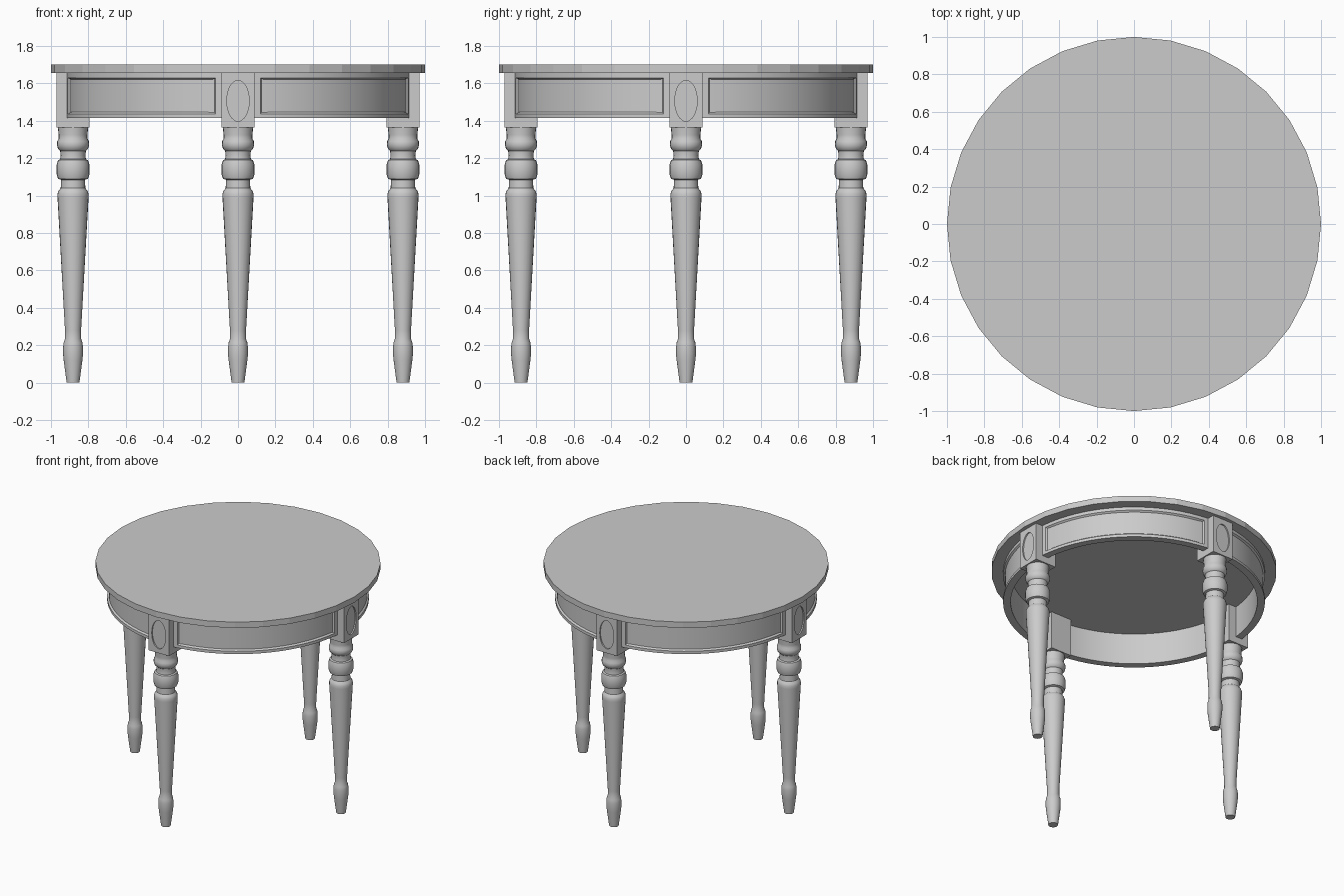
import bpy, bmesh
from math import sin, cos, pi, radians
from mathutils import Matrix

cube = bpy.data.objects.get("Cube")
if cube:
    bpy.data.objects.remove(cube, do_unlink=True)

# One plain grey finish
grey = bpy.data.materials.new("plain grey")
grey.use_nodes = True
COLOR = (0.6, 0.6, 0.6, 1)
grey.diffuse_color = COLOR
grey.node_tree.nodes["Principled BSDF"].inputs["Base Color"].default_value = COLOR

LEG_RADIUS = 0.882
TOP_Z, TOP_UNDER, APRON_Z, BLOCK_Z = 1.70, 1.655, 1.415, 1.365


def finish(name, bm, smooth=True):
    bmesh.ops.recalc_face_normals(bm, faces=bm.faces)
    mesh = bpy.data.meshes.new(name)
    bm.to_mesh(mesh)
    bm.free()
    mesh.materials.append(grey)
    obj = bpy.data.objects.new(name, mesh)
    bpy.context.collection.objects.link(obj)
    bpy.ops.object.select_all(action='DESELECT')
    obj.select_set(True)
    bpy.context.view_layer.objects.active = obj
    if smooth:
        bpy.ops.object.shade_smooth_by_angle(angle=radians(35))
    return obj


def lathe(bm, profile, steps, closed=False):
    """Spin (radius, z) points around z; returns rows of faces."""
    rings = [[bm.verts.new((r * cos(2 * pi * i / steps), r * sin(2 * pi * i / steps), z))
              for i in range(steps)] for r, z in profile]
    pairs = list(zip(rings, rings[1:] + rings[:1]))
    if not closed:
        pairs.pop()
        bm.faces.new(rings[0][::-1])
        bm.faces.new(rings[-1])
    return [[bm.faces.new((a[i], a[(i + 1) % steps], b[(i + 1) % steps], b[i]))
             for i in range(steps)] for a, b in pairs]


# Round top
bm = bmesh.new()
lathe(bm, [(1, TOP_UNDER), (1, TOP_Z)], 32)
finish("table_top", bm, smooth=False)

# Apron ring with four sunken panels between the legs
bm = bmesh.new()
STEPS = 96
rows = lathe(bm, [(0.865, APRON_Z), (0.918, APRON_Z), (0.918, 1.437),
                  (0.918, 1.63), (0.918, TOP_UNDER), (0.865, TOP_UNDER)], STEPS, closed=True)
quarter = STEPS // 4
panels = [f for i, f in enumerate(rows[2]) if 2 <= i % quarter < quarter - 2]
bmesh.ops.recalc_face_normals(bm, faces=bm.faces)
bmesh.ops.inset_region(bm, faces=panels, thickness=0.01, depth=-0.012)
finish("apron", bm)

# Turned leg profile from foot to block
LEG = [(0.034, 0), (0.05, 0.12), (0.053, 0.15), (0.053, 0.19), (0.05, 0.215),
       (0.043, 0.235), (0.043, 0.28), (0.083, 0.99), (0.083, 1.01), (0.078, 1.025),
       (0.066, 1.04), (0.064, 1.085), (0.08, 1.09), (0.088, 1.115), (0.088, 1.165),
       (0.08, 1.19), (0.069, 1.195), (0.066, 1.215), (0.069, 1.24), (0.08, 1.25),
       (0.086, 1.27), (0.085, 1.29), (0.077, 1.305), (0.077, 1.325), (0.081, BLOCK_Z)]

for k, side in enumerate(("front", "left", "back", "right")):
    turn = Matrix.Rotation(k * pi / 2, 4, 'Z')
    place = turn @ Matrix.Translation((0, -LEG_RADIUS, 0))

    bm = bmesh.new()
    lathe(bm, LEG, 24)
    bm.transform(place)
    finish(side + "_leg", bm)

    # Square block above the leg
    bm = bmesh.new()
    height = TOP_UNDER - BLOCK_Z
    bmesh.ops.create_cube(bm, size=1, matrix=place
                          @ Matrix.Translation((0, 0, BLOCK_Z + height / 2))
                          @ Matrix.Diagonal((0.176, 0.176, height, 1)))
    block = finish(side + "_block", bm, smooth=False)

    # Shallow oval sunk into the outer face
    bm = bmesh.new()
    bmesh.ops.create_cone(bm, cap_ends=True, segments=32, radius1=1, radius2=1, depth=1,
                          matrix=place @ Matrix.Translation((0, -0.088, 1.507))
                          @ Matrix.Diagonal((0.06, 0.02, 0.109, 1))
                          @ Matrix.Rotation(pi / 2, 4, 'X'))
    cutter = finish("oval_cutter", bm, smooth=False)
    cutter.hide_render = True
    cut = block.modifiers.new("oval", 'BOOLEAN')
    cut.operation = 'DIFFERENCE'
    cut.solver = 'EXACT'
    cut.object = cutter
    bpy.context.view_layer.objects.active = block
    bpy.ops.object.modifier_apply(modifier=cut.name)
    bpy.data.objects.remove(cutter, do_unlink=True)
